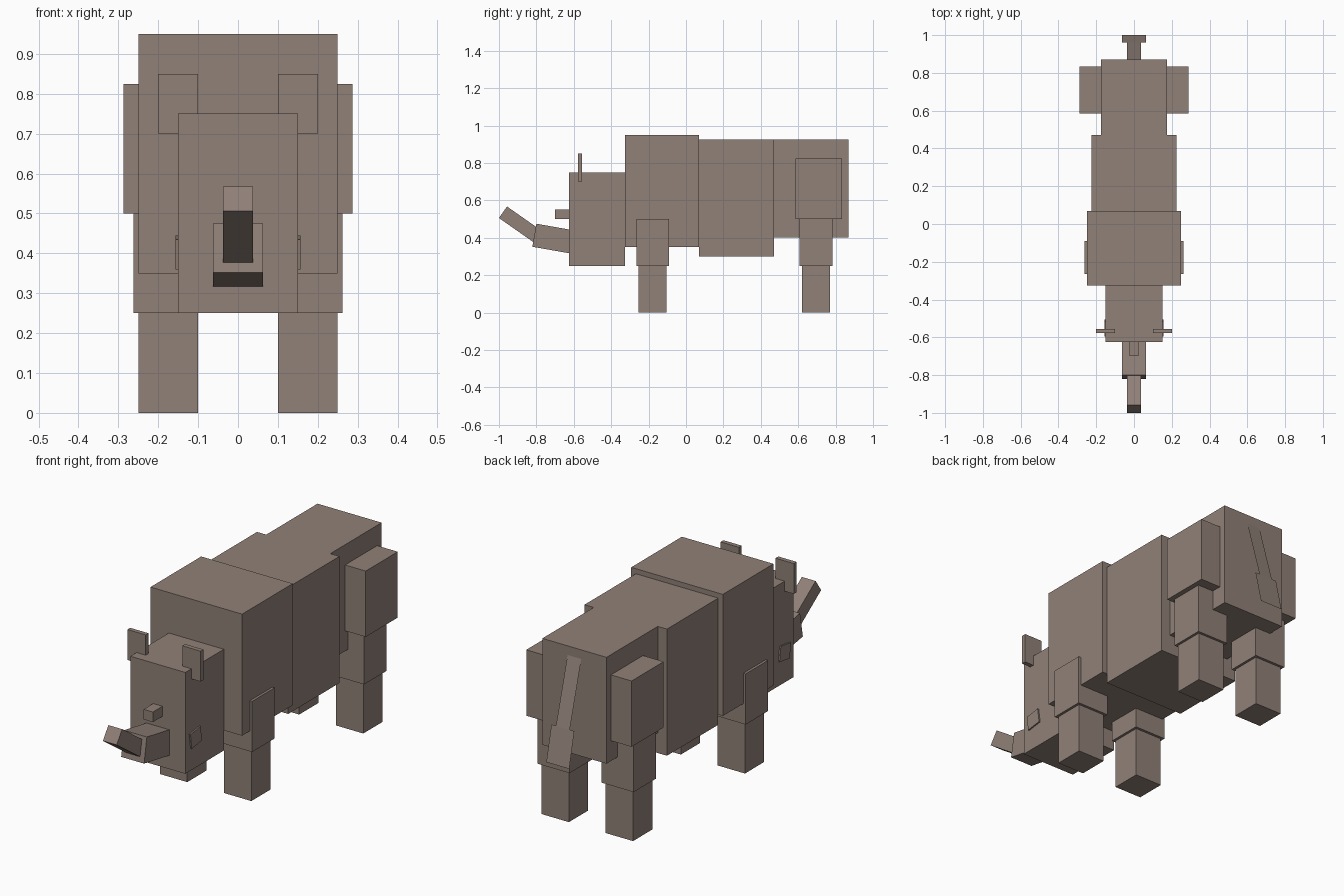
import bpy, math
from mathutils import Vector

cube = bpy.data.objects.get("Cube")
if cube:
    bpy.data.objects.remove(cube, do_unlink=True)

# One hide colour for the whole animal
hide = bpy.data.materials.new("grey brown hide")
hide.use_nodes = True
COLOUR = (0.28, 0.218, 0.187, 1.0)
hide.diffuse_color = COLOUR
bsdf = hide.node_tree.nodes["Principled BSDF"]
bsdf.inputs["Base Color"].default_value = COLOUR
bsdf.inputs["Roughness"].default_value = 0.9


def finish(name, size, tilt):
    """Name, scale, tilt about x and colour the active object."""
    ob = bpy.context.object
    ob.name = name
    ob.scale = size
    ob.rotation_euler = (math.radians(tilt), 0, 0)
    ob.data.materials.append(hide)
    return ob


def box(name, x, y, z, tilt=0):
    """Box from (min, max) ranges, turned about its centre."""
    lo, hi = Vector((x[0], y[0], z[0])), Vector((x[1], y[1], z[1]))
    bpy.ops.mesh.primitive_cube_add(size=1, location=(lo + hi) / 2)
    return finish(name, hi - lo, tilt)


def horn(name, half_width, top, thickness, length, tilt):
    """Box running back and down from its upper front edge at (y, z) = top."""
    a = math.radians(tilt)
    back = Vector((0, math.cos(a), -math.sin(a)))
    down = Vector((0, -math.sin(a), -math.cos(a)))
    centre = Vector((0, *top)) + back * length / 2 + down * thickness / 2
    bpy.ops.mesh.primitive_cube_add(size=1, location=centre)
    return finish(name, (half_width * 2, length, thickness), -tilt)


def strip(name, half_width, start, end):
    """Flat card between two (y, z) points."""
    a, b = Vector((0, *start)), Vector((0, *end))
    d = b - a
    bpy.ops.mesh.primitive_plane_add(size=1, location=(a + b) / 2)
    tilt = math.degrees(math.atan2(d.z, d.y))
    return finish(name, (half_width * 2, d.length, 1), tilt)


# Trunk and head
box("shoulders", (-0.25, 0.25), (-0.325, 0.07), (0.35, 0.95))
box("belly", (-0.225, 0.225), (0.07, 0.47), (0.30, 0.925))
box("hindquarters", (-0.175, 0.175), (0.47, 0.87), (0.40, 0.925))
box("head", (-0.15, 0.15), (-0.625, -0.325), (0.25, 0.75))

# Horns on the snout
box("small_horn", (-0.025, 0.025), (-0.70, -0.60), (0.50, 0.55))
horn("main_horn_base", 0.0625, (-0.80, 0.475), 0.125, 0.20, 10)
horn("main_horn_tip", 0.0375, (-0.957, 0.567), 0.075, 0.24, 35)

# Tail, two hanging flat strips
strip("tail_upper", 0.0375, (0.87, 0.88), (0.96, 0.565))
strip("tail_tuft", 0.0625, (0.96, 0.565), (1.0, 0.394))

# Paired parts: x, y and z ranges on the left, repeated on the right
PAIRS = [
    ("ear", (0.10, 0.20), (-0.577, -0.555), (0.70, 0.85), 0),
    ("eye", (0.149, 0.157), (-0.59, -0.51), (0.365, 0.44), 8),
    ("front_lower_leg", (0.10, 0.25), (-0.253, -0.103), (0.0, 0.26), 0),
    ("front_upper_leg", (0.0875, 0.2625), (-0.265, -0.09), (0.25, 0.50), 0),
    ("rear_lower_leg", (0.10, 0.25), (0.62, 0.77), (0.0, 0.26), 0),
    ("rear_upper_leg", (0.0875, 0.2625), (0.608, 0.783), (0.25, 0.52), 0),
    ("haunch", (0.0625, 0.2875), (0.585, 0.835), (0.50, 0.825), 0),
]
for name, x, y, z, tilt in PAIRS:
    box("left_" + name, x, y, z, tilt)
    box("right_" + name, (-x[1], -x[0]), y, z, tilt)
